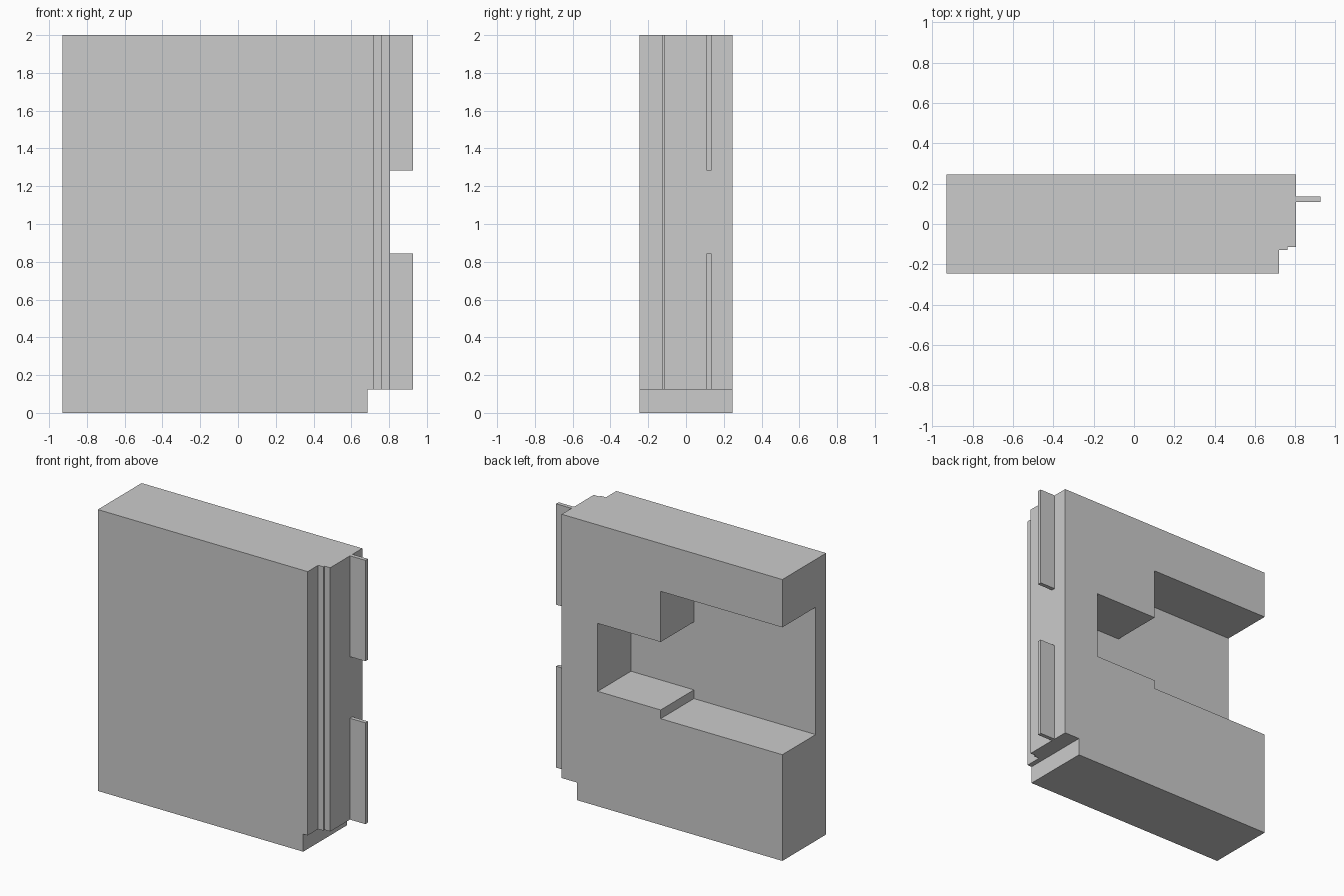
import bpy, bmesh
from mathutils import Vector

if "Cube" in bpy.data.objects:
    bpy.data.objects.remove(bpy.data.objects["Cube"])


def prism(name, points, axis, start, end):
    """Extrude a closed 2D profile along axis 'Y' (x,z points) or 'Z' (x,y points)."""
    bm = bmesh.new()
    if axis == 'Z':
        verts = [bm.verts.new((a, b, start)) for a, b in points]
        offset = Vector((0, 0, end - start))
    else:
        verts = [bm.verts.new((a, start, b)) for a, b in points]
        offset = Vector((0, end - start, 0))
    face = bm.faces.new(verts)
    ext = bmesh.ops.extrude_face_region(bm, geom=[face])
    moved = [g for g in ext["geom"] if isinstance(g, bmesh.types.BMVert)]
    bmesh.ops.translate(bm, verts=moved, vec=offset)
    bmesh.ops.recalc_face_normals(bm, faces=bm.faces)
    mesh = bpy.data.meshes.new(name)
    bm.to_mesh(mesh)
    bm.free()
    obj = bpy.data.objects.new(name, mesh)
    bpy.context.collection.objects.link(obj)
    return obj


def cut(target, cutter):
    """Subtract the cutter, then remove it."""
    mod = target.modifiers.new("cut", 'BOOLEAN')
    mod.operation = 'DIFFERENCE'
    mod.solver = 'EXACT'
    mod.object = cutter
    bpy.context.view_layer.objects.active = target
    bpy.ops.object.modifier_apply(modifier=mod.name)
    bpy.data.objects.remove(cutter)


LEFT, RIGHT, HALF_Y = -0.93, 0.805, 0.246
FLOOR_Y = -0.128

# Slab with the stepped rebate down its front right edge
panel = prism("panel_body", [
    (LEFT, -HALF_Y), (0.72, -HALF_Y), (0.72, FLOOR_Y), (0.762, FLOOR_Y),
    (0.762, -0.114), (RIGHT, -0.114), (RIGHT, HALF_Y), (LEFT, HALF_Y)], 'Z', 0, 2)

# Notch under the right end
cut(panel, prism("bottom_notch_cutter", [
    (0.685, -0.1), (1.1, -0.1), (1.1, 0.125), (0.685, 0.125)], 'Y', -0.5, 0.5))

# Stepped pocket in the back, open at the left side
cut(panel, prism("back_pocket_cutter", [
    (-1.1, 0.755), (0.027, 0.755), (0.027, 0.817), (0.522, 0.817),
    (0.522, 1.30), (0.027, 1.30), (0.027, 1.66), (-1.1, 1.66)], 'Y', FLOOR_Y, 0.5))

# Two thin tabs on the right side
for name, z0, z1 in (("lower_tab", 0.125, 0.845), ("upper_tab", 1.283, 2.0)):
    prism(name, [(RIGHT, 0.108), (0.926, 0.108), (0.926, 0.136), (RIGHT, 0.136)],
          'Z', z0, z1)
